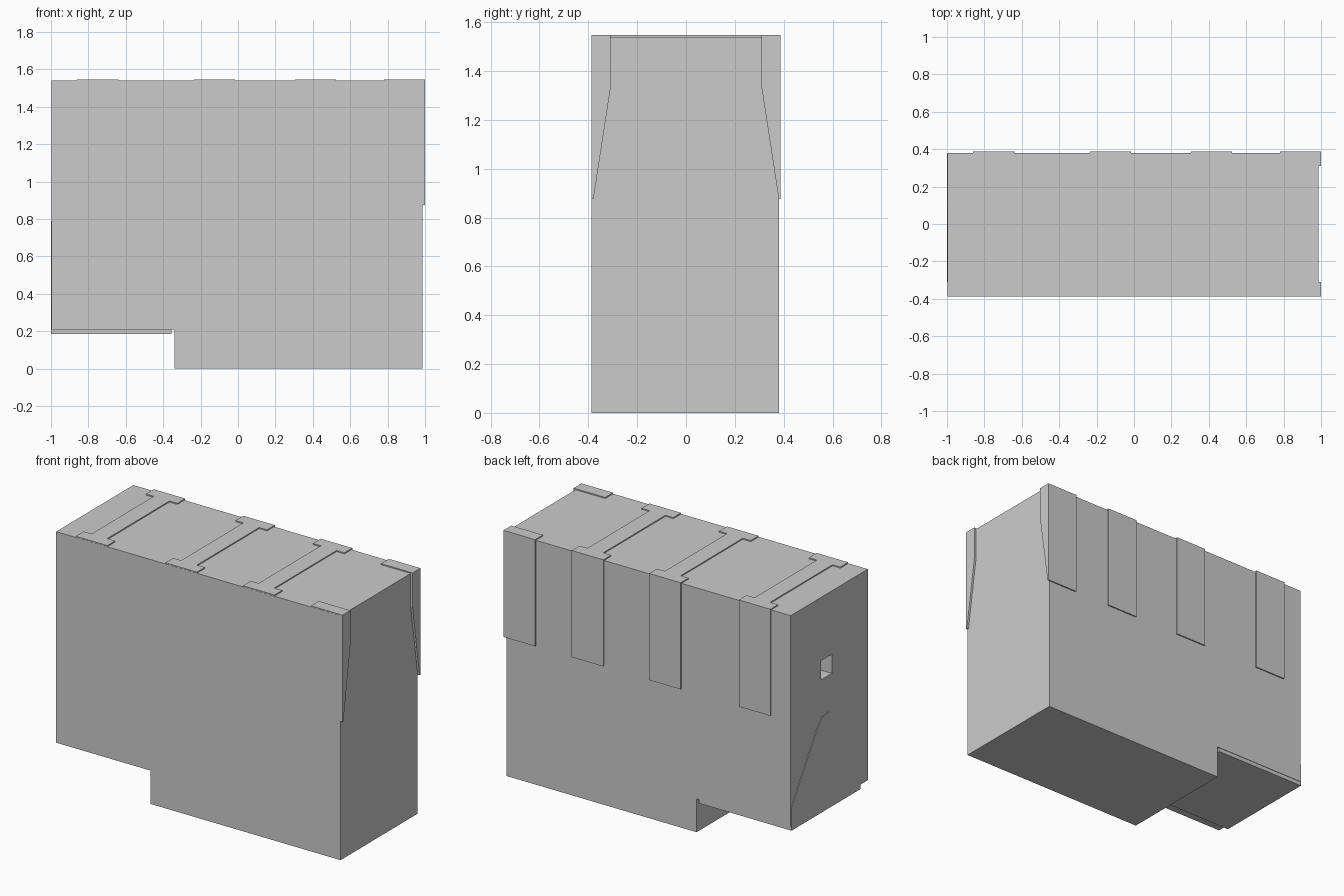
import bpy, bmesh
from mathutils import Vector

if "Cube" in bpy.data.objects:
    bpy.data.objects.remove(bpy.data.objects["Cube"])


def prism(name, profile, axis, start, end):
    """Extrude a 2D profile along axis 'x' (y,z points) or 'y' (x,z points)."""
    bm = bmesh.new()
    def pt(p, d):
        return Vector((d, p[0], p[1])) if axis == 'x' else Vector((p[0], d, p[1]))
    face = bm.faces.new([bm.verts.new(pt(p, start)) for p in profile])
    ext = bmesh.ops.extrude_face_region(bm, geom=[face])
    shift = pt((0, 0), end - start)
    for v in ext["geom"]:
        if isinstance(v, bmesh.types.BMVert):
            v.co += shift
    bmesh.ops.recalc_face_normals(bm, faces=bm.faces)
    mesh = bpy.data.meshes.new(name)
    bm.to_mesh(mesh)
    bm.free()
    obj = bpy.data.objects.new(name, mesh)
    bpy.context.collection.objects.link(obj)
    return obj


def box(name, x0, x1, y0, y1, z0, z1):
    return prism(name, [(y0, z0), (y1, z0), (y1, z1), (y0, z1)], 'x', x0, x1)


FRONT, BACK, TOP = -0.388, 0.380, 1.540

# main block with the raised step under its left end
body = prism("main_block",
             [(-0.34, 0), (0.987, 0), (0.987, TOP), (-0.996, TOP),
              (-0.996, 0.21), (-0.34, 0.21)], 'y', FRONT, BACK)

# small square window sunk into the left end
cutter = box("window_cutter", -1.1, -0.85, -0.03, 0.08, 1.02, 1.14)
cutter.hide_render = True
cutter.hide_viewport = True
cut = body.modifiers.new("window", 'BOOLEAN')
cut.operation = 'DIFFERENCE'
cut.solver = 'EXACT'
cut.object = cutter

# arched core showing at the left end and below the step
prism("arched_core",
      [(-0.31, 0.185), (0.377, 0.185), (0.377, 0.33), (0.12, 0.73),
       (0.07, 0.785), (0.0, 0.79), (-0.06, 0.74), (-0.31, 0.33)],
      'x', -1.0, -0.355)

# tapered wall brackets on both long sides, joined by narrow roof beams
bracket = [(0.31, 1.547), (0.388, 1.547), (0.388, 0.875), (0.38, 0.875), (0.31, 1.33)]
starts = [-0.86, -0.235, 0.305, 0.78]
for i, x in enumerate(starts):
    prism(f"back_bracket_{i}", bracket, 'x', x, x + 0.22)
    prism(f"front_bracket_{i}", [(-y * 0.997, z) for y, z in bracket], 'x', x, x + 0.22)
    if i < 3:
        box(f"roof_beam_{i}", x + 0.055, x + 0.165, -0.31, 0.31, 1.45, 1.547)
